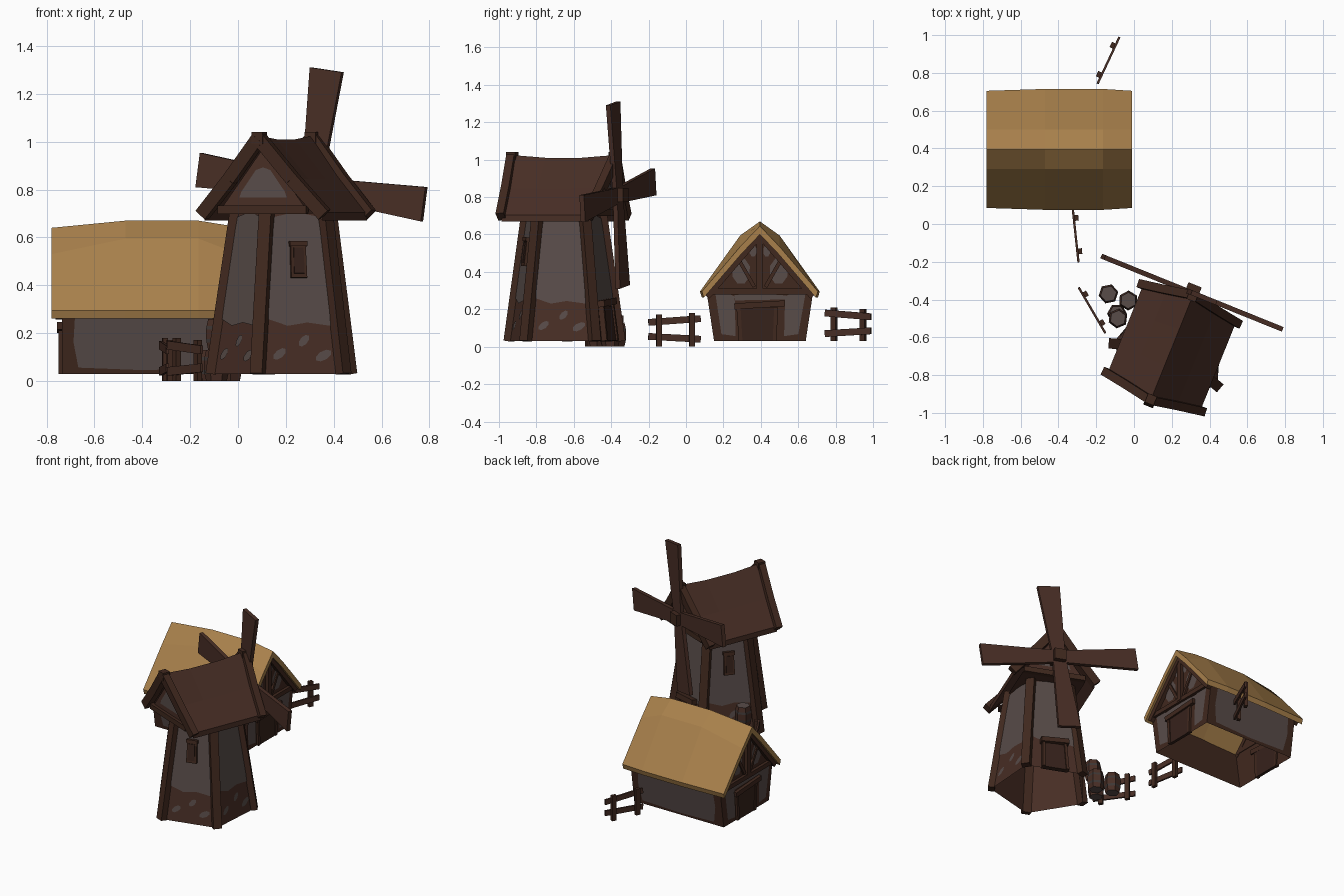
import bpy, bmesh, math
from mathutils import Vector as V, Matrix

if "Cube" in bpy.data.objects:
    bpy.data.objects.remove(bpy.data.objects["Cube"])

def material(name, r, g, b):
    m = bpy.data.materials.new(name)
    lin = [((c / 255 + 0.055) / 1.055) ** 2.4 for c in (r, g, b)]
    m.diffuse_color = (*lin, 1)
    m.use_nodes = True
    m.node_tree.nodes["Principled BSDF"].inputs["Base Color"].default_value = m.diffuse_color
    return m

STRAW = material("straw thatch", 168, 128, 75)
WOOD = material("brown wood", 72, 46, 37)
BEAM = material("dark beam wood", 64, 40, 30)
DARK = material("shutter wood", 54, 34, 27)
PLASTER = material("grey plaster", 88, 76, 73)
HOOP = material("barrel hoop", 62, 55, 53)

M = Matrix()  # current placement of the building being made

def mesh(name, verts, faces, mat):
    me = bpy.data.meshes.new(name)
    me.from_pydata([M @ V(v) for v in verts], [], faces)
    me.materials.append(mat)
    ob = bpy.data.objects.new(name, me)
    bpy.context.collection.objects.link(ob)
    return ob

def loft(name, loops, mat):
    """Closed skin through equal-length loops, capped at both ends."""
    n = len(loops[0])
    verts = [p for l in loops for p in l]
    faces = [(k * n + i, k * n + (i + 1) % n, (k + 1) * n + (i + 1) % n, (k + 1) * n + i)
             for k in range(len(loops) - 1) for i in range(n)]
    faces += [tuple(range(n))[::-1], tuple(range(len(verts) - n, len(verts)))]
    ob = mesh(name, verts, faces, mat)
    bm = bmesh.new()
    bm.from_mesh(ob.data)
    bmesh.ops.recalc_face_normals(bm, faces=bm.faces)
    bm.to_mesh(ob.data)
    bm.free()
    return ob

def beam(name, p, q, w, d, mat, hint=(0, 0, 1), w2=None):
    """Squared timber from p to q, depth d along hint, width w (w2 at q)."""
    p, q, hint = V(p), V(q), V(hint)
    ax = (q - p).normalized()
    n = (hint - ax * hint.dot(ax)).normalized()
    s = ax.cross(n)
    ring = lambda c, w: [c + s * (i * w / 2) + n * (j * d / 2) for i, j in ((-1, -1), (1, -1), (1, 1), (-1, 1))]
    return loft(name, [ring(p, w), ring(q, w2 or w)], mat)

def on(quad, s, t, off=0.0):
    """Point on a wall quad (corners counter-clockwise from outside)."""
    a, b, c, d = map(V, quad)
    n = (b - a).cross(d - a).normalized()
    return a.lerp(b, s).lerp(d.lerp(c, s), t) + n * off

def plate(name, quad, pts, mat=PLASTER):
    mesh(name, [on(quad, s, t, 0.004) for s, t in pts], [tuple(range(len(pts)))], mat)

def blob(name, quad, s, t, rs, rt, tilt=0.0):
    pts = []
    for i in range(8):
        a = math.radians(45 * i + 22)
        x, y = math.cos(a), math.sin(a)
        pts.append((s + rs * x, t + rt * y + tilt * x))
    plate(name, quad, pts)

def block(name, quad, s0, s1, t0, t1, depth, mat, tilt=0.0):
    st = ((s0, t0), (s1, t0 + tilt), (s1, t1 + tilt), (s0, t1))
    loft(name, [[on(quad, s, t, o) for s, t in st] for o in (-0.01, depth)], mat)

def mirror(quad):
    """Same wall on the opposite side (half turn)."""
    return [(-x, -y, z) for x, y, z in quad]

# ---------------- Cottage ----------------
M = Matrix.Translation((-0.395, 0.395, 0))
X, YB, YT, ZB, ZT = 0.34, 0.245, 0.285, 0.03, 0.295
long_wall = [(-X, -YB, ZB), (X, -YB, ZB), (X, -YT, ZT), (-X, -YT, ZT)]
end_wall = [(X, -YB, ZB), (X, YB, ZB), (X, YT, ZT), (X, -YT, ZT)]
gable = [(X, -0.28, 0.29), (X, 0.28, 0.29), (X, 0.28, 0.59), (X, -0.28, 0.59)]
for side, f in (("right", lambda q: q), ("left", mirror)):
    sx = 1 if side == "right" else -1
    lw, ew, ga = f(long_wall), f(end_wall), f(gable)
    mesh("cottage_long_wall_" + side, lw, [(0, 1, 2, 3)], BEAM)
    mesh("cottage_end_wall_" + side, ew, [(0, 1, 2, 3)], BEAM)
    mesh("cottage_gable_" + side, [ga[0], ga[1], (sx * X, 0, 0.595)], [(0, 1, 2)], BEAM)
    plate("long_wall_plaster_" + side, lw, [(.1, .1), (.5, .06), (.9, .09), (.93, .5), (.92, .93),
                                            (.5, .96), (.08, .94), (.07, .5)])
    # plaster beside the door and in the gable
    plate("door_plaster_a_" + side, ew, [(.09, .14), (.24, .1), (.26, .9), (.2, .96), (.08, .95)])
    plate("door_plaster_b_" + side, ew, [(.76, .1), (.91, .14), (.93, .94), (.8, .97), (.74, .9)])
    plate("door_plaster_top_" + side, ew, [(.26, .82), (.74, .84), (.75, .92), (.5, .96), (.26, .93)])
    for k in (-1, 1):
        blob("gable_plaster_low", ga, .5 + k * .18, .38, .09, .24)
        blob("gable_plaster_high", ga, .5 + k * .065, .74, .035, .11)
        beam("gable_rafter", (sx * (X + .012), k * .285, .27), (sx * (X + .012), 0, .60), .04, .03, BEAM, (1, 0, 0))
        beam("gable_strut", (sx * (X + .006), k * .03, .32), (sx * (X + .006), k * .11, .46), .02, .014, BEAM, (1, 0, 0))
    beam("gable_king_post", (sx * (X + .01), 0, .29), (sx * (X + .01), 0, .60), .035, .025, BEAM, (1, 0, 0))
    beam("tie_beam", (sx * (X + .008), -.29, .295), (sx * (X + .008), .29, .295), .03, .024, BEAM, (1, 0, 0))
    block("cottage_door_" + side, ew, .3, .65, 0, .68, .01, DARK)
    block("cottage_door_jamb", ew, .27, .31, 0, .68, .015, BEAM)
    block("cottage_door_jamb", ew, .64, .68, 0, .68, .015, BEAM)
    block("cottage_lintel_" + side, ew, .25, .74, .64, .76, .022, BEAM, .06)

# thatched roof, swelling in the middle
def thatch(x, zr, zm, e):
    top = [(-e, .295), (-.105, zm), (0, zr), (.105, zm), (e, .295)]
    low = [(e - .01, .262), (.1, zm - .04), (0, zr - .045), (-.1, zm - .04), (-e + .01, .262)]
    return [(x, y, z) for y, z in top + low]
loft("cottage_thatch", [thatch(-.385, .64, .53, .31), thatch(-.075, .67, .595, .32),
                        thatch(.23, .67, .595, .32), thatch(.385, .645, .535, .31)], STRAW)

# ---------------- Windmill: five-sided tower, local +y is the sail side ----------------
M = Matrix.Translation((0.2, -0.655, 0)) @ Matrix.Rotation(math.radians(-22), 4, 'Z')
RB, RT, Z0, Z1 = 0.315, 0.212, 0.03, 0.72
def corner(k, r, z):
    a = math.radians(54 + 72 * k)
    return V((r * math.cos(a), r * math.sin(a), z))
for k in range(5):
    q = [corner(k, RB, Z0), corner(k + 1, RB, Z0), corner(k + 1, RT, Z1), corner(k, RT, Z1)]
    mesh("tower_wall", q, [(0, 1, 2, 3)], WOOD)
    beam("tower_corner_post", corner(k, RB, Z0), corner(k, RT, Z1), .055, .04, BEAM, corner(k, 1, 0))
    plate("tower_plaster", q, [(.1, .33), (.35, .29), (.6, .31), (.9, .29), (.92, .6), (.87, .95),
                               (.5, .98), (.13, .95), (.08, .6)])
    if k:
        for s, t, rs in ((.25, .12, .08), (.55, .2, .07), (.78, .11, .1)):
            blob("tower_stone_patch", q, s, t, rs, .03, .02)
    if k in (1, 3):  # windows
        block("tower_window_frame", q, .39, .62, .58, .79, .02, BEAM)
        block("tower_window_shutter", q, .43, .58, .605, .76, .026, DARK)
        block("tower_window_lintel", q, .37, .64, .77, .80, .028, BEAM)
    if k == 0:  # door
        block("tower_door", q, .3, .7, 0, .27, .02, DARK)
        for s in (.27, .69):
            block("tower_door_jamb", q, s, s + .05, 0, .28, .03, BEAM)
        block("tower_door_lintel", q, .24, .78, .26, .31, .04, BEAM, .02)

# cap: gabled loft, sagging roof and barge boards
loft("cap_gables", [[(-.205, y, .70), (.205, y, .70), (0, y, .975)] for y in (-.25, .25)], WOOD)
def cap_section(f, zr):
    pts = [(-.265, .705, .25), (-.14, .845, .275), (0, zr, .30), (.14, .845, .275), (.265, .705, .25)]
    low = [(x, z - .035, e) for x, z, e in reversed(pts)]
    return [(x, f * e, z) for x, z, e in pts + low]
loft("cap_roof", [cap_section(-1, 1.025), cap_section(-.35, 1.01), cap_section(.35, 1.01), cap_section(1, 1.025)], WOOD)
for e in (-1, 1):
    g = [(-.205, e * .25, .70), (.205, e * .25, .70), (.205, e * .25, .975), (-.205, e * .25, .975)]
    if e > 0:
        g = [g[1], g[0], g[3], g[2]]
    plate("cap_gable_plaster", g, [(.24, .24), (.76, .24), (.74, .33), (.58, .66), (.5, .7), (.42, .66), (.26, .33)])
    beam("cap_tie_beam", (-.2, e * .255, .715), (.2, e * .255, .715), .035, .03, BEAM, (0, 1, 0))
    for s in (-1, 1):
        beam("cap_barge_board", (s * .275, e * .25, .695), (s * .14, e * .272, .845), .055, .045, BEAM, (0, 1, 0))
        beam("cap_barge_board", (s * .14, e * .272, .845), (0, e * .298, 1.015), .055, .045, BEAM, (0, 1, 0))
    beam("cap_ridge_end", (0, e * .27, 1.015), (0, e * .32, 1.015), .05, .05, BEAM)

# sails
HX, HY, HZ = -.01, .31, .81
beam("sail_axle", (HX, .2, HZ), (HX, HY + .045, HZ), .075, .075, BEAM)
for i in range(4):
    a = math.radians(8 + 90 * i)
    d = V((math.sin(a), 0, math.cos(a)))
    c, ln = V((HX, HY, HZ)), (.495, .513)[i % 2]
    beam("sail", c + d * .02, c + d * ln, .085, .026, WOOD, (0, 1, 0), .145)

# ---------------- Fences ----------------
M = Matrix()
def fence(p, q, z):
    p, q = V((*p, 0)), V((*q, 0))
    side = (q - p).normalized().cross(V((0, 0, 1)))
    for f, h in ((.17, .18), (.8, .172)):
        c = p.lerp(q, f)
        beam("fence_post", c + V((0, 0, z)), c + V((0, 0, z + h)), .03, .022, BEAM, side)
    for a, b in ((.13, .15), (.055, .04)):
        o = side * .014
        beam("fence_rail", p + o + V((0, 0, z + b)), q + o + V((0, 0, z + a)), .036, .012, WOOD, side)
fence((-.31, .08), (-.28, -.2), 0)
fence((-.28, -.33), (-.14, -.57), 0)
fence((-.205, .75), (-.09, .995), .03)

# ---------------- Barrels ----------------
def barrel(x, y, z, turn):
    rings = [(.043, 0), (.05, .03), (.052, .045), (.053, .085), (.05, .10), (.043, .13)]
    ob = loft("barrel", [[(x + r * math.cos(turn + i * math.pi / 3), y + r * math.sin(turn + i * math.pi / 3), z + h)
                          for i in range(6)] for r, h in rings], WOOD)
    ob.data.materials.append(HOOP)
    ob.data.materials.append(PLASTER)
    for f in ob.data.polygons:
        h = f.center.z - z
        f.material_index = 2 if abs(f.normal.z) > .9 else int(.03 < h < .045 or .085 < h < .10)
for b in ((-.135, -.37, 0, .2), (-.03, -.405, 0, .5), (-.09, -.475, 0, 0), (-.085, -.50, .13, .4)):
    barrel(*b)
